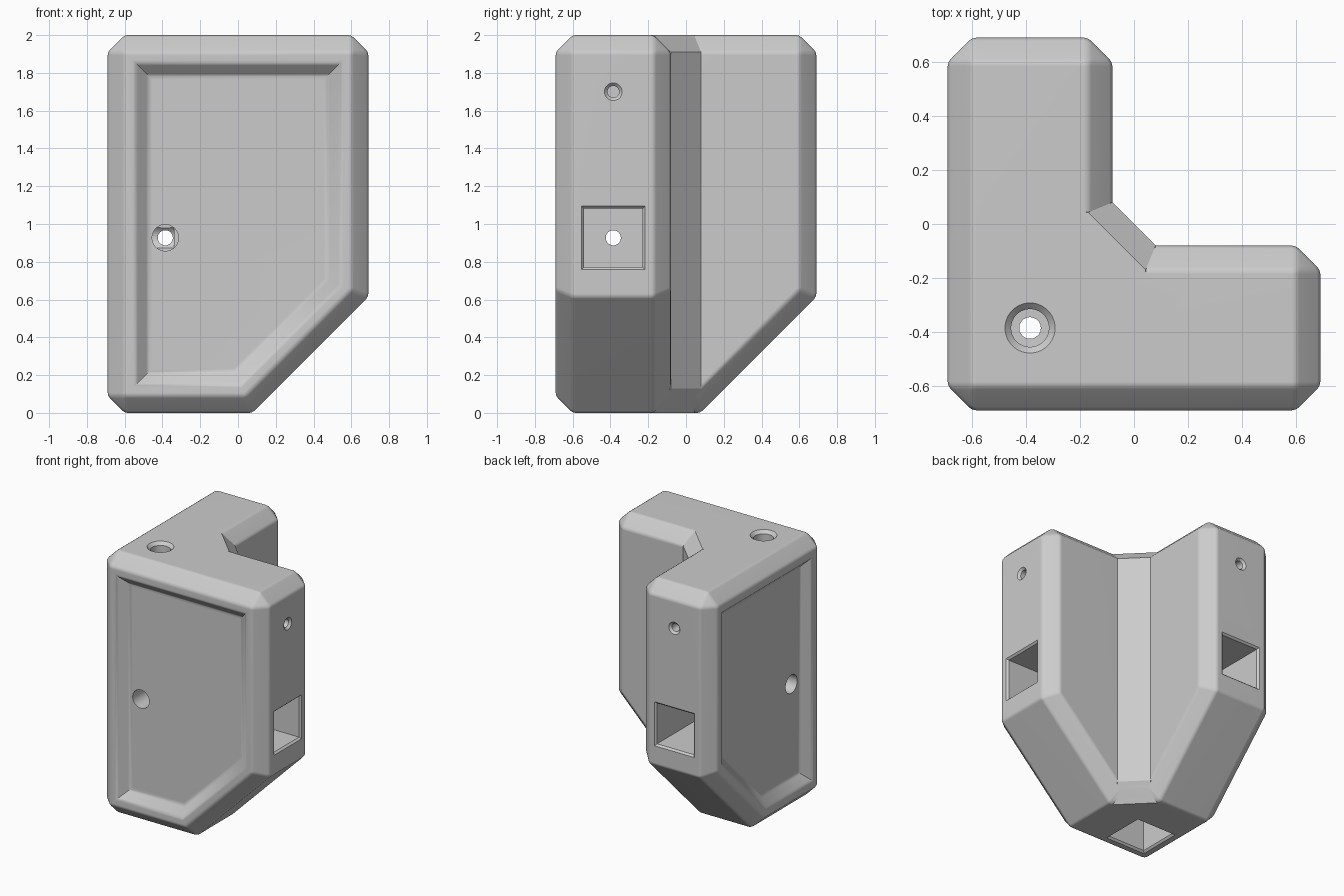
import bpy, bmesh, math

cube = bpy.data.objects.get("Cube")
if cube:
    bpy.data.objects.remove(cube, do_unlink=True)

HALF, HEIGHT, INNER, CHAMFER = 0.69, 2.0, 0.08, 0.09
FOOT = 0.075              # where the sloped underside meets the floor
AXIS, MID = -0.385, 0.927  # lines on which the three sockets meet

grey = bpy.data.materials.new("light_grey")
grey.use_nodes = True
grey.diffuse_color = (0.6, 0.6, 0.6, 1)
grey.node_tree.nodes["Principled BSDF"].inputs["Base Color"].default_value = (0.6, 0.6, 0.6, 1)


def loft(rings):
    """Closed solid through a row of rings with equal point counts."""
    bm = bmesh.new()
    loops = [[bm.verts.new(p) for p in ring] for ring in rings]
    n = len(loops[0])
    for a, b in zip(loops, loops[1:]):
        for i in range(n):
            j = (i + 1) % n
            bm.faces.new((a[i], a[j], b[j], b[i]))
    bm.faces.new(loops[0])
    bm.faces.new(loops[-1])
    bmesh.ops.recalc_face_normals(bm, faces=bm.faces[:])
    return bm


def to_object(name, bm):
    mesh = bpy.data.meshes.new(name)
    bm.to_mesh(mesh)
    bm.free()
    mesh.materials.append(grey)
    obj = bpy.data.objects.new(name, mesh)
    bpy.context.collection.objects.link(obj)
    return obj


def activate(obj):
    bpy.ops.object.select_all(action='DESELECT')
    obj.select_set(True)
    bpy.context.view_layer.objects.active = obj


def combine(target, tool, operation):
    """Apply a boolean and discard the tool."""
    tool.hide_render = True
    mod = target.modifiers.new("join", 'BOOLEAN')
    mod.operation, mod.solver, mod.object = operation, 'EXACT', tool
    activate(target)
    bpy.ops.object.modifier_apply(modifier=mod.name)
    bpy.data.objects.remove(tool, do_unlink=True)


def outline(d, y):
    """Side outline of a wing, inset by d, at depth y."""
    k = (math.sqrt(2) - 1) * d
    slope_top = HALF - FOOT
    pts = [(-HALF + d, d), (FOOT - k, d), (HALF - d, slope_top + k),
           (HALF - d, HEIGHT - d), (-HALF + d, HEIGHT - d)]
    return [(x, y, z) for x, z in pts]


def swap(rings):
    return [[(y, x, z) for x, y, z in ring] for ring in rings]


def bore(axis, sides, profile, c1, c2):
    """Rings for a hole along an axis; profile holds (radius, position)."""
    rings = []
    for r, t in profile:
        ring = []
        for i in range(sides):
            a = math.tau * (i + 0.5) / sides
            p = [c1 + r * math.cos(a), c2 + r * math.sin(a)]
            p.insert("xyz".index(axis), t)
            ring.append(tuple(p))
        rings.append(ring)
    return rings


# Front wing: chamfered square edges, then slightly rounded all over
bm = loft([outline(0, -HALF), outline(0, -INNER)])
square = [e for e in bm.edges if e.calc_face_angle() > math.radians(60)]
bmesh.ops.bevel(bm, geom=square, offset=CHAMFER, offset_type='OFFSET',
                segments=1, profile=0.5, affect='EDGES')
soft = [e for e in bm.edges if e.calc_face_angle() > math.radians(20)]
bmesh.ops.bevel(bm, geom=soft, offset=0.016, offset_type='OFFSET',
                segments=2, profile=0.5, affect='EDGES', clamp_overlap=True)
body = to_object("corner_bracket", bm)


# Diagonal web in the inside corner
def web_ring(p, q, z):
    pts = [(p, -q), (-q, p), (-0.3, p), (-0.3, -0.3), (p, -0.3)]
    return [(x, y, z) for x, y in pts]


edge_q = INNER + CHAMFER
edge_p = edge_q - CHAMFER * math.sqrt(2)
web = to_object("inner_web", loft([
    web_ring(edge_p, edge_q, 0), web_ring(INNER, INNER, 0.13),
    web_ring(INNER, INNER, HEIGHT - CHAMFER), web_ring(edge_p, edge_q, HEIGHT)]))
combine(body, web, 'UNION')

# Mirror the wing across the diagonal to make the second one
bm = bmesh.new()
bm.from_mesh(body.data)
bmesh.ops.bisect_plane(bm, geom=bm.verts[:] + bm.edges[:] + bm.faces[:], dist=1e-5,
                       plane_co=(0, 0, 0), plane_no=(-1, 1, 0), clear_outer=True)
copy = bmesh.ops.duplicate(bm, geom=bm.verts[:] + bm.edges[:] + bm.faces[:])["geom"]
for v in [g for g in copy if isinstance(g, bmesh.types.BMVert)]:
    v.co.x, v.co.y = v.co.y, v.co.x
bmesh.ops.reverse_faces(bm, faces=[g for g in copy if isinstance(g, bmesh.types.BMFace)])
bmesh.ops.remove_doubles(bm, verts=bm.verts[:], dist=2e-4)
bmesh.ops.dissolve_limit(bm, angle_limit=0.01, verts=bm.verts[:], edges=bm.edges[:])
bmesh.ops.recalc_face_normals(bm, faces=bm.faces[:])
bm.to_mesh(body.data)
bm.free()

# Recessed panels with soft rims on the two outer faces
panel = [outline(d, -HALF + t) for d, t in (
    (0.13, -0.03), (0.135, 0), (0.146, 0.004), (0.16, 0.013),
    (0.205, 0.057), (0.218, 0.066), (0.235, 0.07))]
cutters = [panel, swap(panel)]

# Square sockets with a flared mouth, in both wing ends and the base
SOCKET, MOUTH, ROOT2 = 0.155, 0.168, math.sqrt(2)


def socket(axis, face, inward, end, c1, c2):
    profile = [(MOUTH, face - inward * 0.05), (MOUTH, face),
               (SOCKET, face + inward * 0.014), (SOCKET, end)]
    return bore(axis, 4, [(r * ROOT2, t) for r, t in profile], c1, c2)


cutters += [socket("x", HALF, -1, -0.19, AXIS, MID),
            socket("y", HALF, -1, -0.19, AXIS, MID),
            socket("z", 0, 1, 0.72, AXIS, AXIS)]


# Counterbored screw holes running through into each socket
def screw(axis, face, inward, end, c1, c2):
    profile = [(0.093, face - inward * 0.05), (0.093, face), (0.07, face + inward * 0.023),
               (0.07, face + inward * 0.35), (0.04, face + inward * 0.351), (0.04, end)]
    return bore(axis, 32, profile, c1, c2)


cutters += [screw("x", -HALF, 1, -0.1, AXIS, MID),
            screw("y", -HALF, 1, -0.1, AXIS, MID),
            screw("z", HEIGHT, -1, 0.6, AXIS, AXIS)]

# Small blind holes near the top of the wing ends
for axis in "xy":
    cutters.append(bore(axis, 24, [(0.047, HALF + 0.05), (0.047, HALF),
                                   (0.031, HALF - 0.016), (0.031, HALF - 0.3)], AXIS, 1.7))

for rings in cutters:
    combine(body, to_object("cutter", loft(rings)), 'DIFFERENCE')

# Smooth the rounded edges and keep the flats flat
activate(body)
bpy.ops.object.shade_smooth_by_angle(angle=math.radians(28))
normals = body.modifiers.new("flat_faces", 'WEIGHTED_NORMAL')
normals.keep_sharp = True
